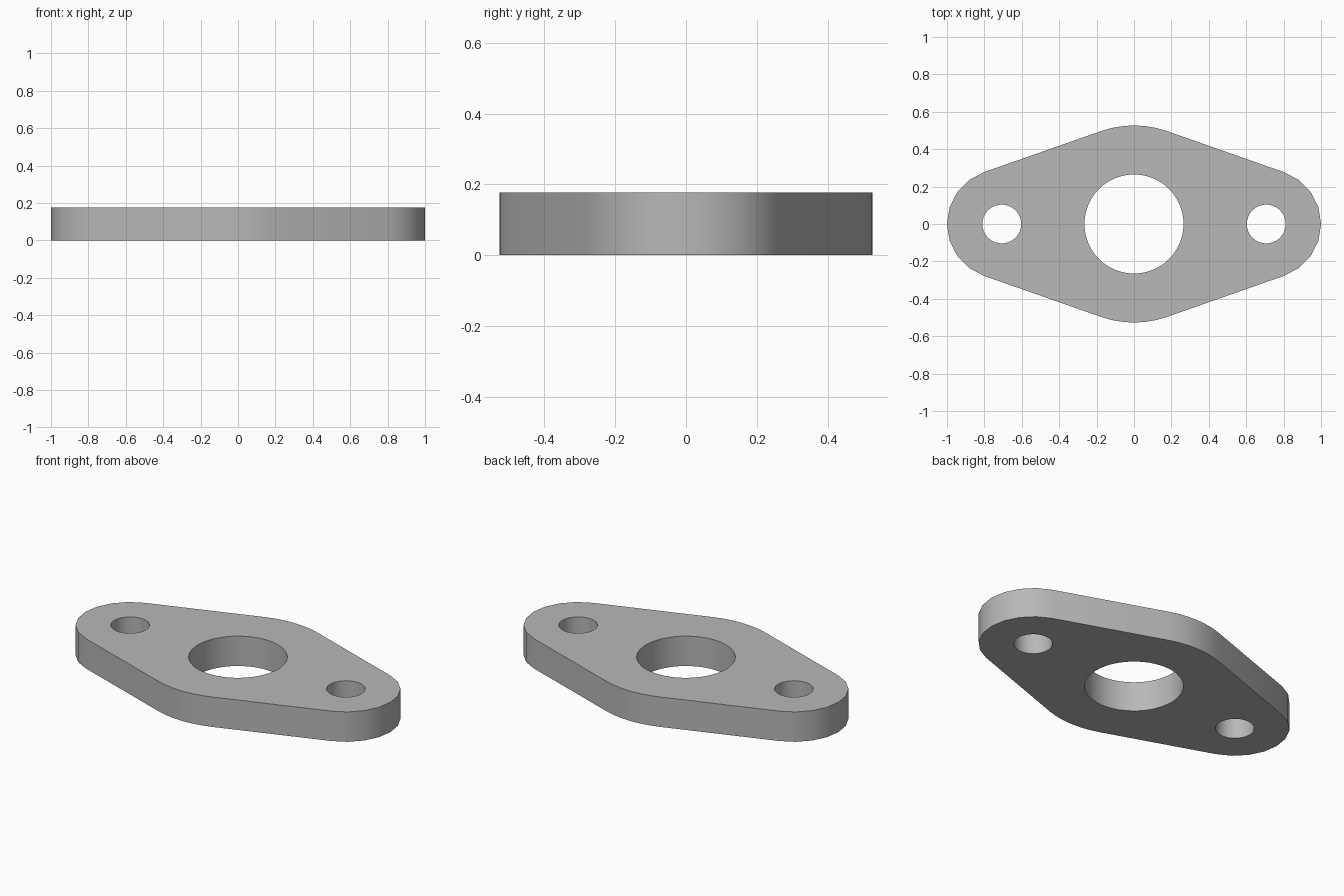
import bpy, bmesh, math

if "Cube" in bpy.data.objects:
    bpy.data.objects.remove(bpy.data.objects["Cube"])

HEIGHT = 0.177
MID_R, END_R, END_X = 0.527, 0.293, 0.707   # bosses of the flange outline
BORE_R, BOLT_R = 0.265, 0.104               # holes


def arc(cx, radius, start, end, steps):
    """Points along an arc centred on (cx, 0), both ends included."""
    angles = [start + (end - start) * i / steps for i in range(steps + 1)]
    return [(cx + radius * math.cos(a), radius * math.sin(a)) for a in angles]


def circle(cx, radius, steps):
    return arc(cx, radius, 0, 2 * math.pi, steps)[:-1]


# Outline: four arcs joined by their common tangent lines
t = math.acos((MID_R - END_R) / END_X)
outline = (arc(END_X, END_R, -t, t, 8)
           + arc(0, MID_R, t, math.pi - t, 6)
           + arc(-END_X, END_R, math.pi - t, math.pi + t, 8)
           + arc(0, MID_R, math.pi + t, 2 * math.pi - t, 6))
loops = [outline, circle(0, BORE_R, 48),
         circle(END_X, BOLT_R, 32), circle(-END_X, BOLT_R, 32)]

# Flat plate with holes, then raised to full thickness
bm = bmesh.new()
edges = []
for loop in loops:
    verts = [bm.verts.new((x, y, 0)) for x, y in loop]
    edges += [bm.edges.new((v, verts[i - 1])) for i, v in enumerate(verts)]
bmesh.ops.triangle_fill(bm, edges=edges, use_beauty=True, normal=(0, 0, 1))
raised = bmesh.ops.extrude_face_region(bm, geom=bm.faces[:], use_keep_orig=True)
top = [g for g in raised["geom"] if isinstance(g, bmesh.types.BMVert)]
bmesh.ops.translate(bm, verts=top, vec=(0, 0, HEIGHT))
bmesh.ops.recalc_face_normals(bm, faces=bm.faces[:])

mesh = bpy.data.meshes.new("flange_plate")
bm.to_mesh(mesh)
bm.free()
plate = bpy.data.objects.new("flange_plate", mesh)
bpy.context.collection.objects.link(plate)

# Plain grey finish
grey = bpy.data.materials.new("grey")
grey.diffuse_color = (0.48, 0.48, 0.48, 1)
grey.use_nodes = True
grey.node_tree.nodes["Principled BSDF"].inputs["Base Color"].default_value = grey.diffuse_color
mesh.materials.append(grey)

# Smooth curved walls, crisp rims
bpy.context.view_layer.objects.active = plate
plate.select_set(True)
bpy.ops.object.shade_smooth_by_angle(angle=math.radians(30))
